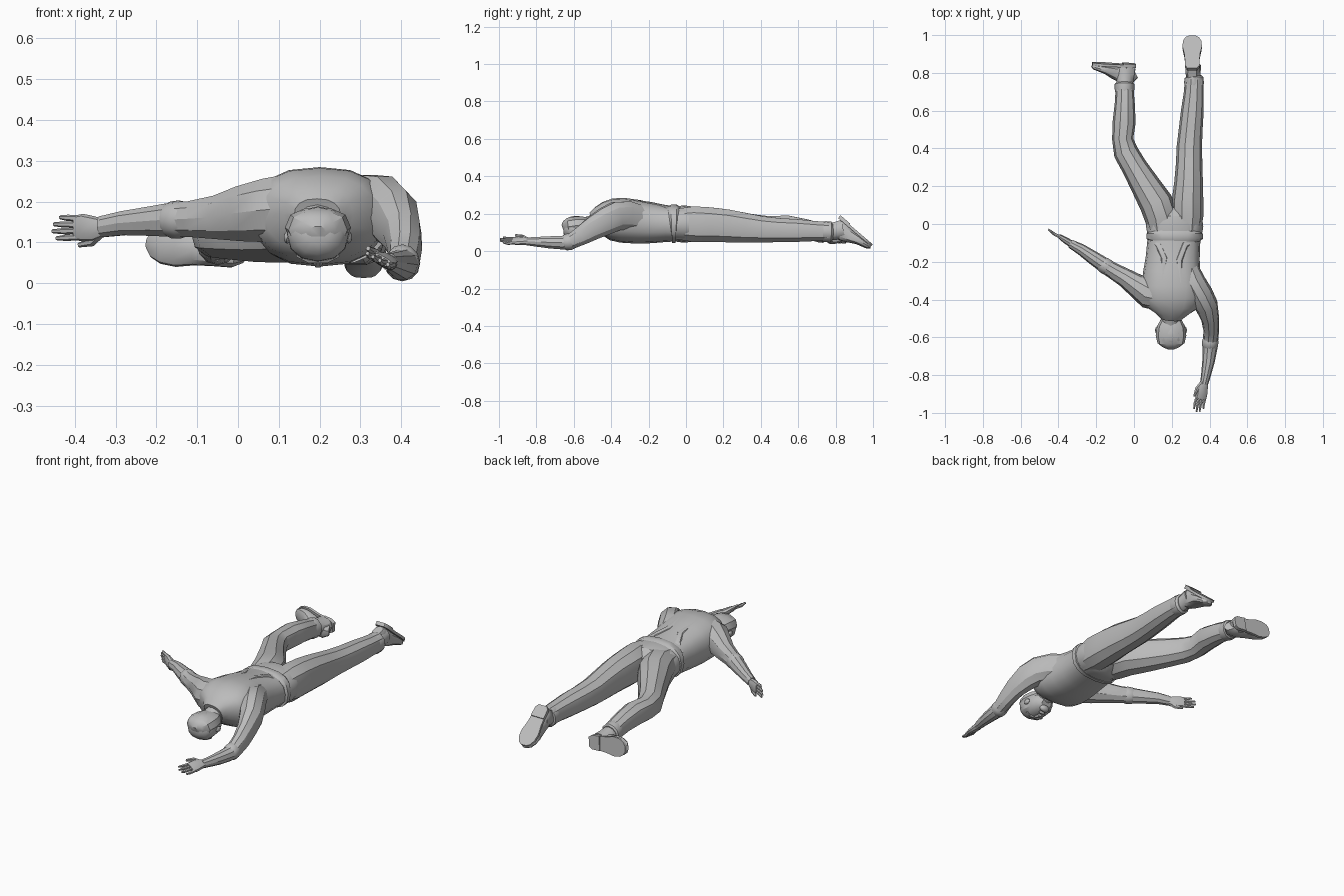
import bpy, bmesh, math
from mathutils import Vector

cube = bpy.data.objects.get("Cube")
if cube:
    bpy.data.objects.remove(cube, do_unlink=True)

grey = bpy.data.materials.new("plain grey")
grey.use_nodes = True
colour = (0.5, 0.5, 0.5, 1)
grey.diffuse_color = colour
grey.node_tree.nodes["Principled BSDF"].inputs["Base Color"].default_value = colour


def finish(name, bm, angle=32):
    """Turn a bmesh into a shaded, coloured object."""
    bmesh.ops.recalc_face_normals(bm, faces=bm.faces)
    me = bpy.data.meshes.new(name)
    bm.to_mesh(me)
    bm.free()
    ob = bpy.data.objects.new(name, me)
    bpy.context.collection.objects.link(ob)
    me.materials.append(grey)
    bpy.ops.object.select_all(action='DESELECT')
    ob.select_set(True)
    bpy.context.view_layer.objects.active = ob
    bpy.ops.object.shade_smooth_by_angle(angle=math.radians(angle))
    return ob


def loft(name, secs, side=None, n=12, p=2.0):
    """Skin rounded sections (x, y, z, half width, half height) along their path."""
    bm = bmesh.new()
    pts = [Vector(s[:3]) for s in secs]
    rings = []
    for i, s in enumerate(secs):
        t = (pts[min(i + 1, len(pts) - 1)] - pts[max(i - 1, 0)]).normalized()
        if side:
            a = Vector(side)
            a = (a - t * a.dot(t)).normalized()
        else:
            a = t.cross(Vector((0, 0, 1))).normalized()
        b = a.cross(t)
        ring = []
        for k in range(n):
            c, d = math.cos(2 * math.pi * k / n), math.sin(2 * math.pi * k / n)
            u = math.copysign(abs(c) ** (2 / p), c) * s[3]
            v = math.copysign(abs(d) ** (2 / p), d) * s[4]
            ring.append(bm.verts.new(pts[i] + a * u + b * v))
        rings.append(ring)
    for r, q in zip(rings, rings[1:]):
        for k in range(n):
            bm.faces.new((r[k], r[(k + 1) % n], q[(k + 1) % n], q[k]))
    bm.faces.new(rings[0])
    bm.faces.new(rings[-1])
    return finish(name, bm)


def ball(name, loc, size):
    bm = bmesh.new()
    bmesh.ops.create_icosphere(bm, subdivisions=2, radius=1)
    for v in bm.verts:
        v.co = Vector([v.co[i] * size[i] + loc[i] for i in range(3)])
    return finish(name, bm)


# Torso and hips
torso = loft("torso", [
    (.215, -.04, .145, .143, .093), (.21, -.10, .147, .14, .098),
    (.205, -.18, .15, .143, .108), (.2, -.26, .157, .152, .117),
    (.2, -.34, .165, .162, .12), (.2, -.40, .17, .16, .112),
    (.2, -.445, .172, .135, .09), (.197, -.475, .168, .085, .066),
    (.195, -.497, .16, .058, .05)], n=16, p=2.5)
loft("hips", [(.215, -.07, .145, .142, .092), (.215, -.01, .145, .152, .1),
              (.218, .035, .143, .142, .094), (.215, .08, .138, .06, .06)], n=16, p=2.3)
loft("shirt_hem", [(.215, -.085, .145, .141, .095), (.215, -.078, .146, .15, .102),
                   (.215, -.052, .146, .15, .102), (.215, -.046, .145, .14, .094)],
     n=16, p=2.5)

# Shirt creases laid over the back
bpy.context.view_layer.update()
folds = {"right": [(.085, -.085), (.13, -.11), (.16, -.18), (.15, -.31)],
         "left": [(.335, -.085), (.27, -.11), (.24, -.19), (.245, -.31)]}
for name, path in folds.items():
    secs = []
    for j, (x, y) in enumerate(path):
        hit, pos, nor, idx = torso.ray_cast(Vector((x, y, 1)), Vector((0, 0, -1)))
        end = j in (0, len(path) - 1)
        secs.append((x, y, pos.z - .003, .006 if end else .018, .003 if end else .009))
    loft(name + "_shirt_fold", secs, n=8)

# Neck and head, face down
loft("neck", [(.196, -.45, .165, .06, .052), (.195, -.49, .148, .052, .048),
              (.195, -.54, .13, .05, .05)])
loft("head", [(.196, -.49, .093, .03, .028), (.196, -.507, .105, .056, .05),
              (.196, -.54, .117, .07, .064), (.196, -.58, .12, .076, .068),
              (.196, -.615, .12, .075, .066), (.196, -.642, .12, .058, .05),
              (.196, -.656, .12, .03, .024)], n=12, p=2.2)
loft("hair", [(.196, -.505, .145, .054, .034), (.196, -.54, .138, .074, .048),
              (.196, -.59, .136, .081, .051), (.196, -.63, .13, .072, .05),
              (.196, -.652, .128, .044, .034), (.196, -.66, .125, .02, .016)], n=10, p=2.3)
loft("nose", [(.196, -.585, .06, .008, .008), (.196, -.56, .049, .012, .012),
              (.196, -.545, .05, .014, .01)], n=6)
loft("brow", [(.144, -.59, .07, .006, .006), (.174, -.592, .056, .009, .008),
              (.218, -.592, .056, .009, .008), (.248, -.59, .07, .006, .006)], n=6)
ball("chin", (.196, -.507, .072), (.03, .018, .02))
ball("lips", (.196, -.528, .056), (.02, .008, .008))
for name, sx in (("right_ear", -1), ("left_ear", 1)):
    ball(name, (.196 + sx * .075, -.562, .112), (.009, .02, .015))

# Legs
loft("left_leg", [(.28, -.05, .145, .07, .085), (.283, .04, .144, .084, .1),
                  (.284, .13, .141, .083, .097), (.289, .22, .135, .076, .092),
                  (.292, .32, .124, .07, .083), (.293, .41, .116, .067, .073),
                  (.3, .5, .112, .063, .067), (.309, .6, .11, .06, .063),
                  (.316, .69, .107, .053, .056), (.319, .765, .104, .049, .053)], n=10, p=2.2)
loft("right_leg", [(.15, -.05, .145, .07, .08), (.145, .03, .144, .088, .098),
                   (.118, .11, .142, .09, .096), (.063, .2, .136, .079, .088),
                   (.003, .3, .131, .068, .077), (-.043, .38, .128, .066, .068),
                   (-.06, .45, .127, .056, .062), (-.052, .54, .13, .061, .064),
                   (-.049, .64, .117, .053, .056), (-.05, .735, .098, .046, .05)], n=10, p=2.2)
loft("left_trouser_cuff", [(.317, .725, .105, .049, .052), (.318, .745, .104, .052, .056),
                           (.317, .775, .102, .051, .055), (.316, .782, .102, .042, .046)])
loft("right_trouser_cuff", [(-.05, .69, .105, .047, .051), (-.05, .712, .102, .052, .055),
                            (-.05, .74, .098, .052, .054), (-.05, .748, .097, .044, .046)])
loft("left_ankle", [(.317, .75, .102, .042, .045), (.314, .79, .105, .039, .046),
                    (.312, .84, .115, .042, .05)])
loft("right_ankle", [(-.05, .71, .1, .042, .044), (-.048, .755, .092, .046, .044),
                     (-.047, .79, .087, .053, .043), (-.045, .825, .085, .052, .042)])


def shoe(name, heel, along, out, size):
    """Shoe from its heel: 'along' runs to the toe, 'out' leaves the sole."""
    heel, f, o = Vector(heel), Vector(along).normalized(), Vector(out)
    o = (o - f * o.dot(f)).normalized()
    w = f.cross(o)
    # distance, half width, depth of upper
    prof = [(0, .024, .065), (.02, .036, .09), (.07, .037, .094), (.11, .04, .076),
            (.16, .05, .05), (.2, .046, .038), (.225, .033, .03), (.237, .014, .018)]
    secs = []
    for d, hw, dep in prof:
        c = heel + f * d * size - o * (dep / 2 + .008)
        secs.append((*c, hw, dep / 2))
    loft(name, secs, side=w, n=12, p=2.6)
    # flat sole with a raised heel block
    for part, lo, hi, top in (("sole", 0, 8, 0.0), ("heel", 0, 3, .006)):
        ends = prof[lo:hi]
        outline = [heel + f * d * size + w * (hw + .002) for d, hw, _ in ends]
        outline += [heel + f * d * size - w * (hw + .002) for d, hw, _ in reversed(ends)]
        bm = bmesh.new()
        a = [bm.verts.new(q + o * (top - .014)) for q in outline]
        b = [bm.verts.new(q + o * top) for q in outline]
        bm.faces.new(a)
        bm.faces.new(b)
        for k in range(len(a)):
            m = (k + 1) % len(a)
            bm.faces.new((a[k], a[m], b[m], b[k]))
        finish(name + "_" + part, bm)


shoe("left_shoe", (.308, .822, .187), (0, .178, -.152), (0, .6, .8), .98)
shoe("right_shoe", (.008, .842, .077), (-1, .06, .1), (0, 1, .1), .97)

# Arms, blending into the sides of the back
loft("left_arm", [(.285, -.22, .17, .05, .07), (.315, -.31, .19, .066, .08),
                  (.352, -.375, .187, .068, .08),
                  (.383, -.43, .16, .062, .076), (.403, -.5, .12, .048, .064),
                  (.409, -.56, .082, .042, .053), (.406, -.615, .052, .04, .043),
                  (.402, -.66, .045, .039, .038), (.394, -.73, .047, .033, .034),
                  (.381, -.80, .05, .026, .027), (.37, -.85, .052, .021, .022)], n=10)
loft("right_arm", [(.14, -.375, .185, .085, .088), (.075, -.365, .178, .082, .082),
                   (.012, -.325, .17, .062, .071), (-.05, -.283, .161, .05, .056),
                   (-.115, -.245, .157, .043, .046), (-.15, -.223, .156, .041, .045),
                   (-.21, -.183, .152, .037, .038), (-.28, -.135, .147, .03, .031),
                   (-.335, -.105, .138, .023, .027)], n=10)
loft("left_sleeve_end", [(.406, -.605, .055, .039, .041), (.404, -.622, .05, .043, .046),
                         (.402, -.645, .047, .043, .043), (.401, -.655, .045, .037, .036)])
loft("right_sleeve_end", [(-.125, -.239, .157, .04, .042), (-.143, -.228, .156, .043, .047),
                          (-.165, -.214, .155, .042, .045), (-.173, -.208, .155, .037, .039)])


def hand(name, wrist, along, spread, size):
    """Flat palm, four fingers and a thumb on the positive 'spread' side."""
    o, f, s = Vector(wrist), Vector(along).normalized(), Vector(spread)
    s = (s - f * s.dot(f)).normalized()
    nrm = f.cross(s)

    def at(u, v, h=0):
        return tuple(o + (f * u + s * v + nrm * h) * size)

    loft(name + "_palm", [(*at(-.01, 0), .021, .019), (*at(.025, .003), .031, .018),
                          (*at(.06, 0), .034, .015), (*at(.085, 0), .03, .01)],
         side=s, n=10, p=2.5)
    for i, length in enumerate((.062, .074, .07, .05)):
        v = .025 - .0165 * i
        tip = v * 1.12
        loft("%s_finger_%d" % (name, i + 1),
             [(*at(.072, v), .008, .009), (*at(.08 + length * .5, (v + tip) / 2, .004), .0078, .0085),
              (*at(.08 + length, tip, 0), .005, .005)], side=s, n=6)
    loft(name + "_thumb", [(*at(.005, .015), .012, .012), (*at(.035, .038, -.005), .011, .011),
                           (*at(.078, .046, -.008), .006, .006)], side=s, n=6)


hand("left_hand", (.37, -.845, .052), (-.03, -.145, .008), (-1, 0, .55), 1.0)
hand("right_hand", (-.333, -.105, .136), (-.122, .077, 0), (.05, 0, -1), .93)
